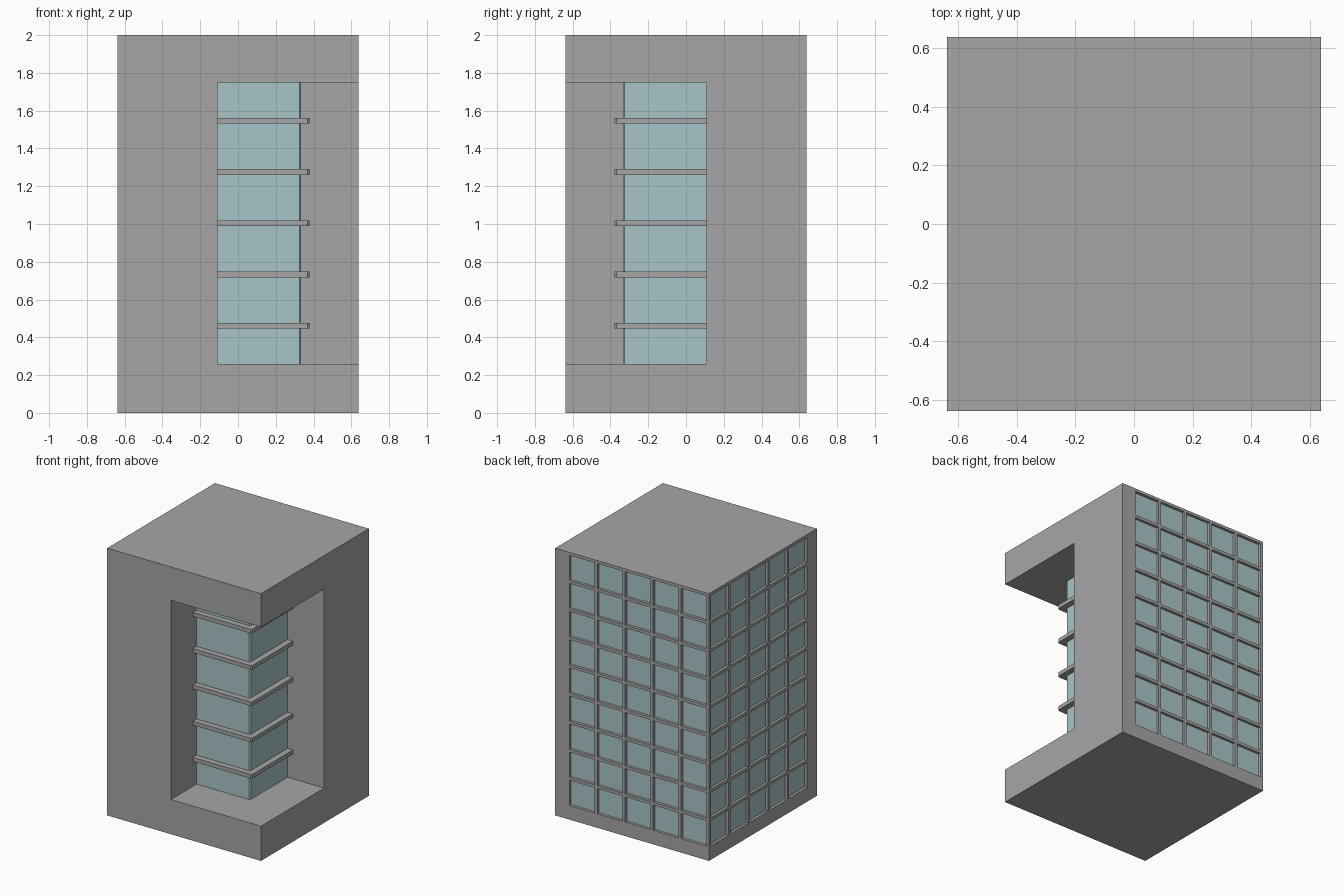
import bpy
import bmesh
from mathutils import Matrix, Vector

cube = bpy.data.objects.get("Cube")
if cube:
    bpy.data.objects.remove(cube, do_unlink=True)

HALF, HEIGHT = 0.637, 2.0            # building footprint and height
INNER, Z_LOW, Z_HIGH = 0.109, 0.26, 1.75   # corner recess
COLS, ROWS = 5, 9
MARGIN_SIDE, MARGIN_BASE = 0.117, 0.105    # plain borders of the window grid
BAR, DEPTH = 0.022, 0.02             # window bars and reveal depth


def material(name, color):
    mat = bpy.data.materials.new(name)
    mat.use_nodes = True
    mat.diffuse_color = color
    mat.node_tree.nodes["Principled BSDF"].inputs["Base Color"].default_value = color
    return mat


concrete = material("grey concrete", (0.38, 0.38, 0.38, 1))
glass = material("pale blue glass", (0.395, 0.56, 0.58, 1))


def add_box(bm, low, high):
    low, high = Vector(low), Vector(high)
    mat = Matrix.Translation((low + high) / 2) @ Matrix.Diagonal((*(high - low), 1))
    bmesh.ops.create_cube(bm, size=1, matrix=mat)


def finish(bm, name, *mats):
    bmesh.ops.recalc_face_normals(bm, faces=bm.faces)
    mesh = bpy.data.meshes.new(name)
    bm.to_mesh(mesh)
    bm.free()
    for mat in mats:
        mesh.materials.append(mat)
    obj = bpy.data.objects.new(name, mesh)
    bpy.context.collection.objects.link(obj)
    return obj


def corner_prism(name, reach, z0, z1, mat, chamfer=0.009):
    """Square block in the recess, with its outer corner slightly chamfered."""
    back = INNER + 0.01
    outline = [(-back, back), (-back, -reach), (reach - chamfer, -reach),
               (reach, chamfer - reach), (reach, back)]
    bm = bmesh.new()
    face = bm.faces.new([bm.verts.new((x, y, z0)) for x, y in outline])
    top = bmesh.ops.extrude_face_region(bm, geom=[face])["geom"]
    verts = [v for v in top if isinstance(v, bmesh.types.BMVert)]
    bmesh.ops.translate(bm, verts=verts, vec=(0, 0, z1 - z0))
    return finish(bm, name, mat)


# Solid building block
bm = bmesh.new()
add_box(bm, (-HALF, -HALF, 0), (HALF, HALF, HEIGHT))
body = finish(bm, "building_body", concrete, glass)

# Cutter: open front corner, plus window grids on the back and the -x side
bm = bmesh.new()
add_box(bm, (-INNER, -1, Z_LOW), (1, INNER, Z_HIGH))
step_x = (2 * HALF - MARGIN_SIDE) / COLS
step_z = (HEIGHT - MARGIN_BASE) / ROWS
pane = HALF - DEPTH
for col in range(COLS):
    start = -HALF + BAR + col * step_x
    end = start + step_x - BAR
    for row in range(ROWS):
        z0 = MARGIN_BASE + row * step_z
        z1 = z0 + step_z - BAR
        add_box(bm, (start, pane, z0), (end, HALF + 0.05, z1))
        add_box(bm, (-HALF - 0.05, -end, z0), (-pane, -start, z1))
cutter = finish(bm, "opening_cutter", concrete)
cutter.hide_render = True

cut = body.modifiers.new("openings", "BOOLEAN")
cut.operation = "DIFFERENCE"
cut.solver = "EXACT"
cut.object = cutter
bpy.context.view_layer.objects.active = body
bpy.ops.object.modifier_apply(modifier=cut.name)
bpy.data.objects.remove(cutter, do_unlink=True)

# Window panes are the faces lying at the bottom of the reveals
for poly in body.data.polygons:
    c, n = poly.center, poly.normal
    on_back = n.y > 0.9 and abs(c.y - pane) < 0.001
    on_side = n.x < -0.9 and abs(c.x + pane) < 0.001
    poly.material_index = 1 if on_back or on_side else 0

# Glazed corner and its floor ledges
corner_prism("corner_glazing", 0.334, Z_LOW, Z_HIGH, glass)
for i in range(5):
    z = 0.461 + i * 0.2715
    corner_prism(f"floor_ledge_{i + 1}", 0.378, z - 0.015, z + 0.015, concrete)
